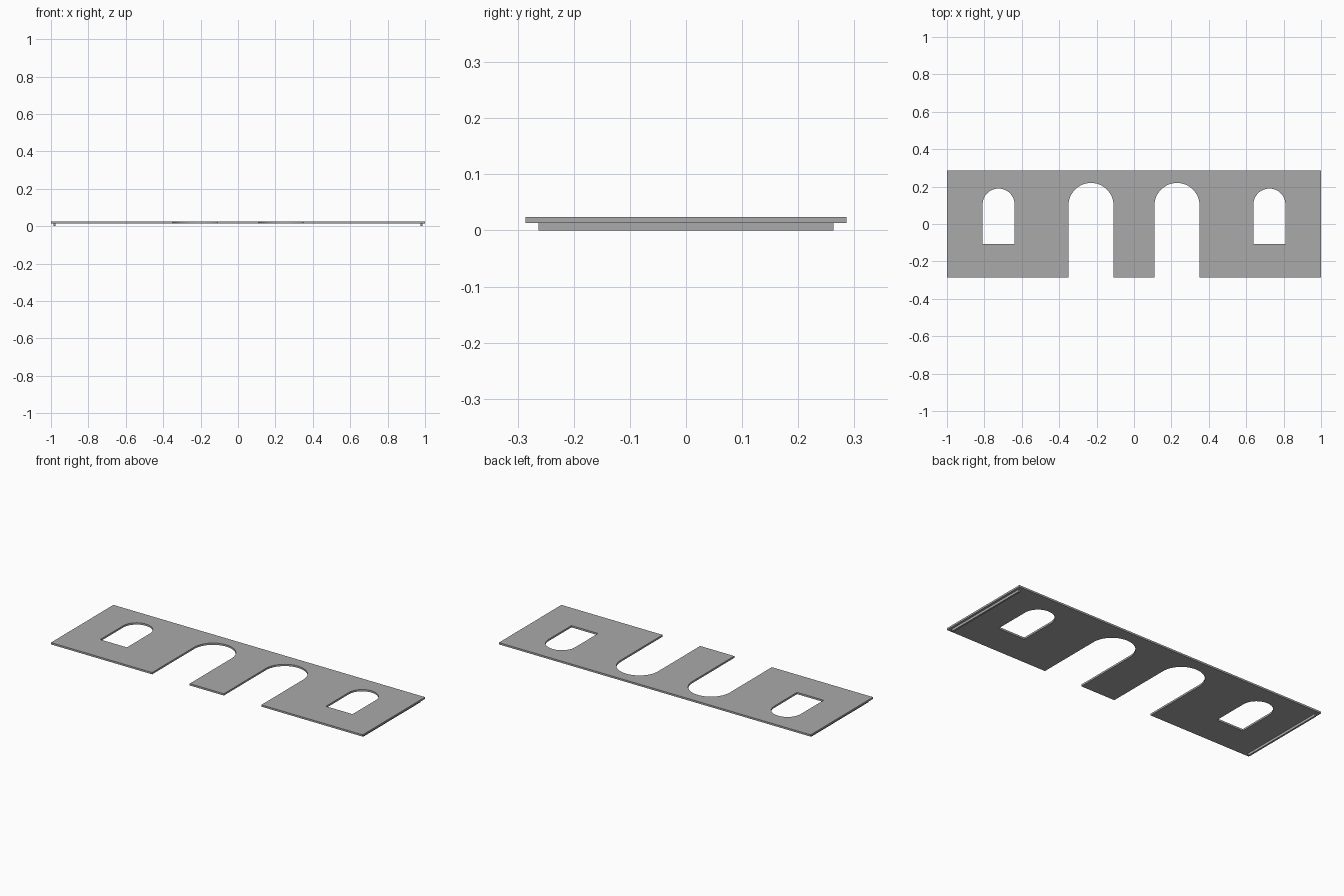
import bpy
import bmesh
from math import pi, cos, sin

cube = bpy.data.objects.get("Cube")
if cube:
    bpy.data.objects.remove(cube)

HALF_X, HALF_Y = 1.0, 0.286
PLATE_Z, TOP_Z = 0.0134, 0.024
DOOR_X, DOOR_R, DOOR_SPRING = 0.23, 0.1205, 0.099
WINDOW_X, WINDOW_R, WINDOW_SPRING, SILL = 0.724, 0.0855, 0.104, -0.106
STEPS = 32

grey = bpy.data.materials.new("stone grey")
grey.use_nodes = True
colour = (0.4, 0.4, 0.4, 1.0)
grey.diffuse_color = colour
grey.node_tree.nodes["Principled BSDF"].inputs["Base Color"].default_value = colour


def arch(cx, radius, spring, bottom):
    """Arched opening outline, from bottom left over the top to bottom right."""
    curve = [(cx - radius * cos(pi * i / STEPS), spring + radius * sin(pi * i / STEPS))
             for i in range(STEPS + 1)]
    return [(cx - radius, bottom)] + curve + [(cx + radius, bottom)]


def slab(name, loops, z0, z1):
    """Extrude an outline, with optional inner holes, between two heights."""
    bm = bmesh.new()
    edges = []
    for loop in loops:
        verts = [bm.verts.new((x, y, z0)) for x, y in loop]
        edges += [bm.edges.new((v, verts[i - 1])) for i, v in enumerate(verts)]
    bmesh.ops.triangle_fill(bm, edges=edges, use_beauty=True)
    top = bmesh.ops.extrude_face_region(bm, geom=bm.faces[:], use_keep_orig=True)["geom"]
    bmesh.ops.translate(bm, vec=(0, 0, z1 - z0),
                        verts=[g for g in top if isinstance(g, bmesh.types.BMVert)])
    bmesh.ops.recalc_face_normals(bm, faces=bm.faces[:])
    mesh = bpy.data.meshes.new(name)
    bm.to_mesh(mesh)
    bm.free()
    mesh.materials.append(grey)
    obj = bpy.data.objects.new(name, mesh)
    bpy.context.collection.objects.link(obj)
    return obj


# Wall panel: two open doorways cut into the front edge, two window holes
outline = [(-HALF_X, -HALF_Y)]
for side in (-1, 1):
    outline += arch(side * DOOR_X, DOOR_R, DOOR_SPRING, -HALF_Y)
outline += [(HALF_X, -HALF_Y), (HALF_X, HALF_Y), (-HALF_X, HALF_Y)]
windows = [arch(side * WINDOW_X, WINDOW_R, WINDOW_SPRING, SILL) for side in (-1, 1)]
slab("wall_panel", [outline] + windows, PLATE_Z, TOP_Z)

# Thin rails under both ends
for name, side in (("left_rail", 1), ("right_rail", -1)):
    inner, outer, reach = side * 0.977, side * 0.987, 0.263
    slab(name, [[(inner, -reach), (outer, -reach), (outer, reach), (inner, reach)]],
         0.0, PLATE_Z)
